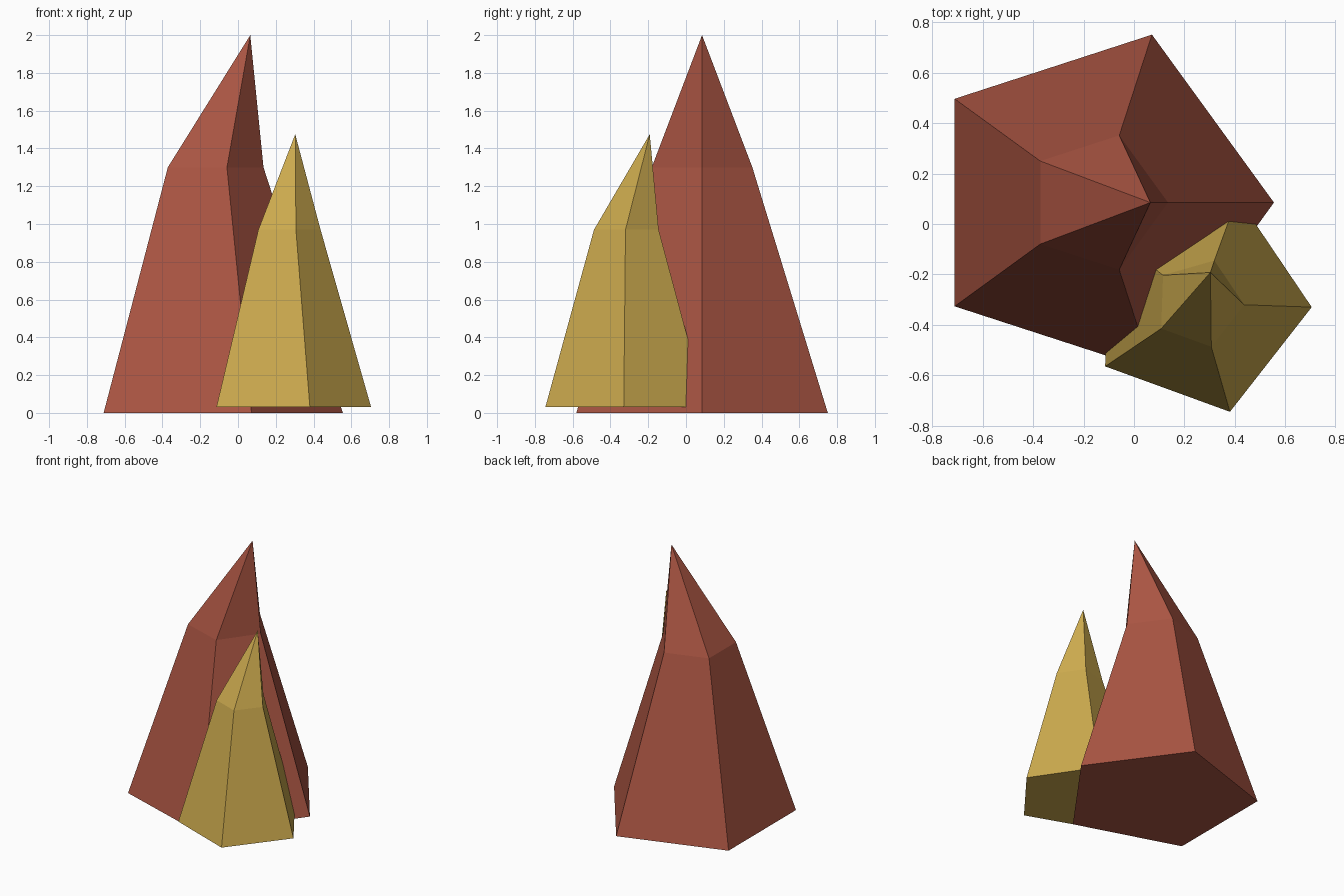
import bpy, bmesh
from math import cos, sin, radians

if "Cube" in bpy.data.objects:
    bpy.data.objects.remove(bpy.data.objects["Cube"])


def crystal(name, centre, turn, base, shoulder, apex, color, sides=5):
    """Tapered prism with an off-centre point; base/shoulder are (radius, z)."""
    bm = bmesh.new()
    rings = []
    for r, z in (base, shoulder):
        angles = [radians(turn + 360 * i / sides) for i in range(sides)]
        rings.append([bm.verts.new((centre[0] + r * cos(a), centre[1] + r * sin(a), z))
                      for a in angles])
    low, high = rings
    tip = bm.verts.new(apex)
    bm.faces.new(low[::-1])
    for i in range(sides):
        j = (i + 1) % sides
        bm.faces.new((low[i], low[j], high[j], high[i]))
        bm.faces.new((high[i], high[j], tip))
    bmesh.ops.recalc_face_normals(bm, faces=bm.faces)
    mesh = bpy.data.meshes.new(name)
    bm.to_mesh(mesh)
    bm.free()
    mat = bpy.data.materials.new(name + "_color")
    mat.diffuse_color = color
    mat.use_nodes = True
    mat.node_tree.nodes["Principled BSDF"].inputs["Base Color"].default_value = mat.diffuse_color
    mesh.materials.append(mat)
    obj = bpy.data.objects.new(name, mesh)
    bpy.context.collection.objects.link(obj)
    return obj


# Tall red crystal
crystal("large_crystal", (-0.145, 0.085), 0, (0.70, 0), (0.28, 1.3),
        (0.065, 0.085, 2.0), (0.40, 0.09, 0.055, 1))

# Smaller yellow crystal growing from its front right side
crystal("small_crystal", (0.257, -0.314), -2, (0.448, 0.03), (0.18, 0.97),
        (0.303, -0.192, 1.475), (0.60, 0.40, 0.076, 1))
